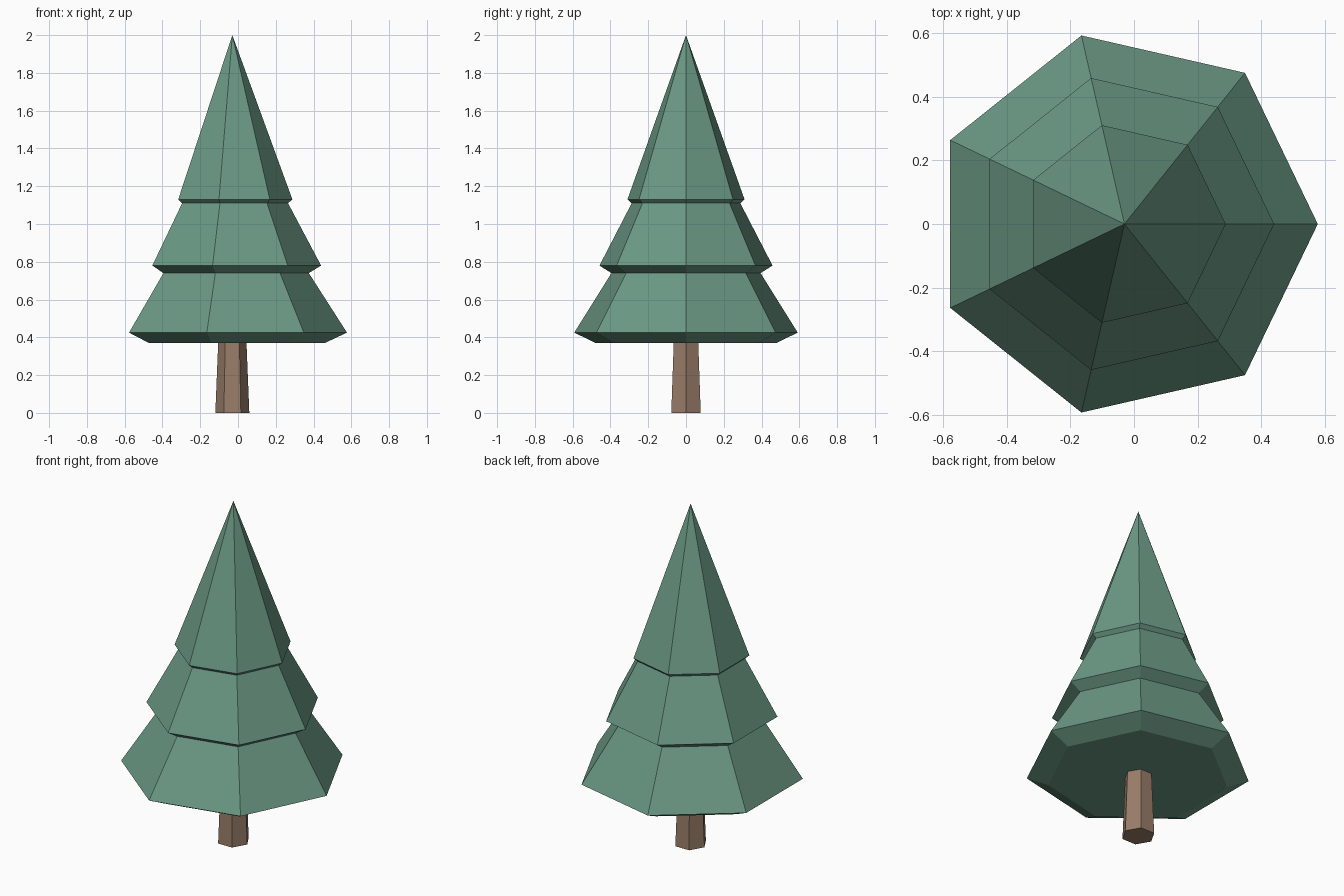
import bpy
import bmesh
from math import cos, sin, tau

cube = bpy.data.objects.get("Cube")
if cube:
    bpy.data.objects.remove(cube, do_unlink=True)

AXIS_X = -0.03


def make_material(name, rgb):
    mat = bpy.data.materials.new(name)
    mat.use_nodes = True
    color = (*rgb, 1.0)
    mat.diffuse_color = color
    mat.node_tree.nodes["Principled BSDF"].inputs["Base Color"].default_value = color
    return mat


def lathe(name, profile, sides, mat, tip=None):
    """Stack flat-sided rings of (radius, height), closed by a cap or a pointed tip."""
    bm = bmesh.new()
    rings = [[bm.verts.new((AXIS_X + r * cos(tau * i / sides), r * sin(tau * i / sides), z))
              for i in range(sides)] for r, z in profile]
    bm.faces.new(rings[0][::-1])
    for low, high in zip(rings, rings[1:]):
        for i in range(sides):
            j = (i + 1) % sides
            bm.faces.new((low[i], low[j], high[j], high[i]))
    if tip is None:
        bm.faces.new(rings[-1])
    else:
        apex = bm.verts.new((AXIS_X, 0, tip))
        for i in range(sides):
            bm.faces.new((rings[-1][i], rings[-1][(i + 1) % sides], apex))
    mesh = bpy.data.meshes.new(name)
    bm.to_mesh(mesh)
    bm.free()
    mesh.materials.append(mat)
    obj = bpy.data.objects.new(name, mesh)
    bpy.context.collection.objects.link(obj)
    return obj


green = make_material("pine green", (0.148, 0.319, 0.233))
brown = make_material("bark brown", (0.319, 0.205, 0.141))

# Tapered six-sided trunk
lathe("trunk", [(0.09, 0), (0.075, 0.37)], 6, brown)

# Three overhanging seven-sided tiers, ending in a point
tiers = [(0.49, 0.37), (0.607, 0.425),
         (0.405, 0.74), (0.47, 0.78),
         (0.295, 1.11), (0.318, 1.13)]
lathe("foliage", tiers, 7, green, tip=2.0)
